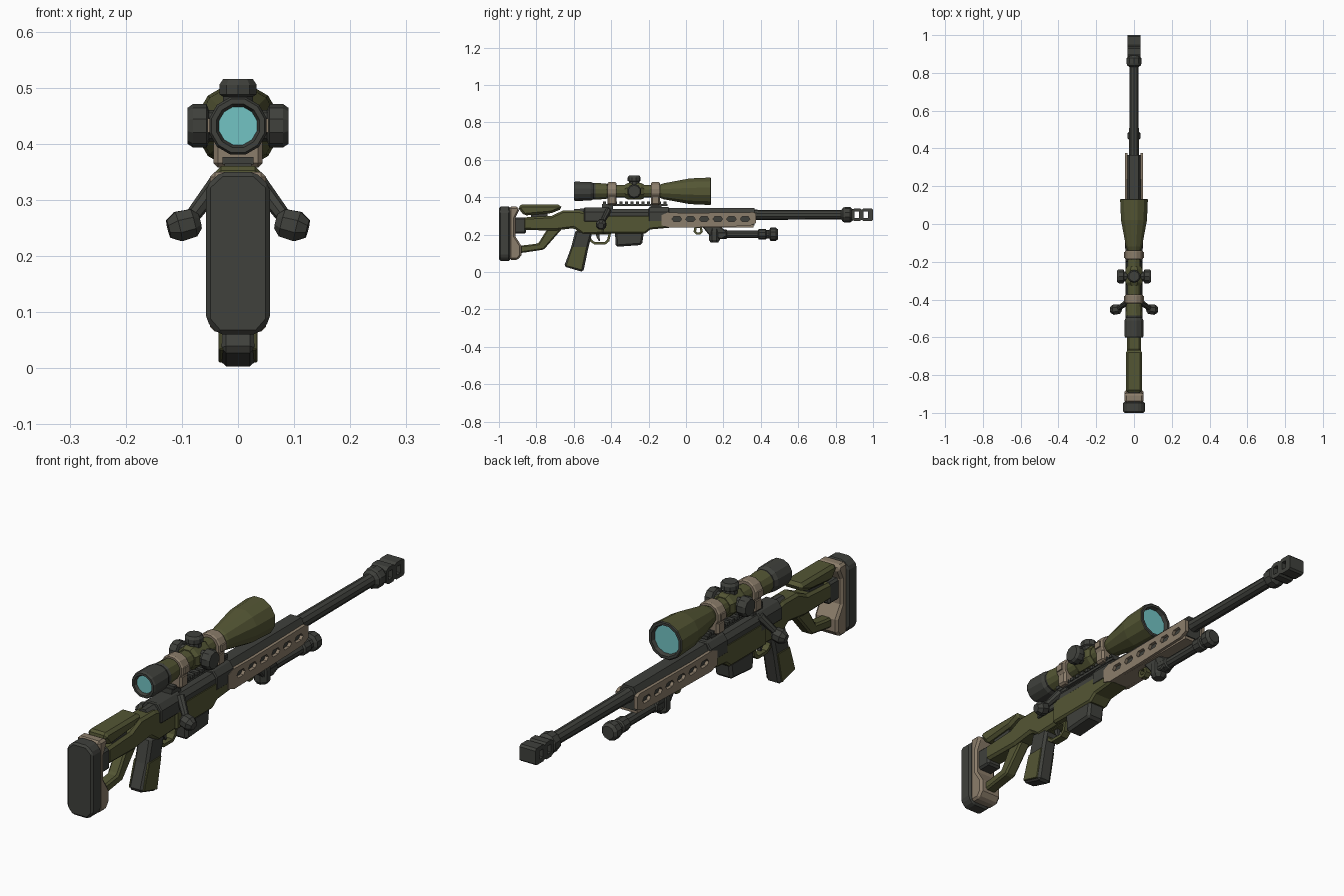
import bpy, bmesh, math
from mathutils import Vector


def material(name, rgb):
    m = bpy.data.materials.new(name)
    m.diffuse_color = (*rgb, 1)
    return m


OLIVE, GREY, TAN, LENS = 0, 1, 2, 3
MATS = [material("olive_green", (0.088, 0.092, 0.034)),
        material("dark_grey", (0.050, 0.052, 0.045)),
        material("tan", (0.26, 0.205, 0.145)),
        material("lens_cyan", (0.17, 0.55, 0.55))]


def finish(name, bm, mats, bevel=0):
    bmesh.ops.recalc_face_normals(bm, faces=bm.faces)
    me = bpy.data.meshes.new(name)
    bm.to_mesh(me)
    bm.free()
    for m in mats:
        me.materials.append(MATS[m])
    ob = bpy.data.objects.new(name, me)
    bpy.context.collection.objects.link(ob)
    if bevel:
        mod = ob.modifiers.new("chamfer", 'BEVEL')
        mod.width, mod.segments = bevel, 1
        mod.limit_method, mod.angle_limit = 'ANGLE', math.radians(40)
    return ob


def plate(name, outline, d0, d1, mat, bevel=0.0, holes=(), axis='x'):
    """Outline (y,z) extruded along x, or outline (x,z) extruded along y."""
    bm = bmesh.new()

    def put(a, b):
        return bm.verts.new((d0, a, b) if axis == 'x' else (a, d0, b))
    loops = [[put(*p) for p in lp] for lp in (outline, *holes)]
    if holes:
        edges = [bm.edges.new((lp[i - 1], lp[i])) for lp in loops for i in range(len(lp))]
        bmesh.ops.triangle_fill(bm, use_beauty=True, use_dissolve=False, edges=edges)
    else:
        bm.faces.new(loops[0])
    ret = bmesh.ops.extrude_face_region(bm, geom=bm.faces[:])
    move = Vector((d1 - d0, 0, 0)) if axis == 'x' else Vector((0, d1 - d0, 0))
    bmesh.ops.translate(bm, vec=move, verts=[v for v in ret['geom'] if isinstance(v, bmesh.types.BMVert)])
    return finish(name, bm, [mat], bevel)


def rect(a0, a1, b0, b1):
    return [(a0, b0), (a1, b0), (a1, b1), (a0, b1)]


def box(name, xs, ys, zs, mat, bevel=0.0):
    return plate(name, rect(*ys, *zs), *xs, mat, bevel)


def lathe(name, origin, direction, profile, n=12):
    """Profile entries: (distance along axis, radius, colour of the band that follows)."""
    bm = bmesh.new()
    q = Vector(direction).to_track_quat('Z', 'Y')
    o = Vector(origin)
    rings = []
    for t, r, _ in profile:
        count = 1 if r == 0 else n
        rings.append([bm.verts.new(o + q @ Vector((r * math.cos(a), r * math.sin(a), t)))
                      for a in (2 * math.pi * (k + 0.5) / n for k in range(count))])
    for (_, _, m), A, B in zip(profile, rings, rings[1:]):
        for k in range(n):
            j = (k + 1) % n
            vs = [A[k % len(A)], A[j % len(A)], B[j % len(B)], B[k % len(B)]]
            bm.faces.new(list(dict.fromkeys(vs))).material_index = m
    return finish(name, bm, range(4))


def rod(name, p, q, r, mat, n=8, r2=None):
    d = Vector(q) - Vector(p)
    r2 = r2 or r
    return lathe(name, p, d, [(0, 0, mat), (0, r, mat), (d.length, r2, mat), (d.length, 0, mat)], n)


Y = (0, 1, 0)

# Butt pad and tan backing
plate("butt_pad", [(-.035, .06), (.035, .06), (.057, .085), (.057, .325), (.03, .35),
                   (-.03, .35), (-.057, .325), (-.057, .085)], -1.0, -.94, GREY, .008, axis='y')
plate("butt_frame", [(-.945, .065), (-.90, .065), (-.88, .09), (-.88, .14), (-.912, .19),
                     (-.912, .29), (-.89, .335), (-.90, .35), (-.945, .35)], -.05, .05, TAN, .012)
box("butt_adjuster", (-.034, .034), (-.92, -.855), (.205, .292), GREY, .008)

# Stock, cheek rest and lower strut
plate("stock_body", [(-.87, .225), (-.87, .292), (-.72, .30), (-.66, .328), (-.57, .328), (-.50, .31),
                     (-.42, .31), (-.42, .205), (-.55, .20), (-.60, .235), (-.70, .222)],
      -.036, .036, OLIVE, .01)
plate("cheek_rest", [(-.90, .345), (-.88, .36), (-.67, .36), (-.663, .338), (-.72, .315), (-.865, .302)],
      -.042, .042, OLIVE, .012)
box("cheek_post", (-.025, .025), (-.83, -.74), (.28, .32), GREY)
plate("stock_strut", [(-.90, .10), (-.86, .105), (-.76, .12), (-.655, .24), (-.735, .24), (-.79, .153),
                      (-.85, .145), (-.90, .14)], -.024, .024, OLIVE, .007)

# Chassis around the action
plate("chassis", [(-.45, .205), (-.22, .205), (-.19, .228), (-.08, .238), (-.08, .305), (-.45, .305)],
      -.044, .044, OLIVE, .008)
plate("receiver", [(-.044, .27), (.044, .27), (.044, .32), (.026, .345), (-.026, .345), (-.044, .32)],
      -.545, -.41, GREY, .004, axis='y')
plate("ejection_section", [(-.042, .27), (.042, .27), (.042, .318), (.028, .336), (-.028, .336), (-.042, .318)],
      -.41, -.20, GREY, axis='y')
plate("receiver_front", [(-.046, .27), (.046, .27), (.046, .322), (.028, .347), (-.028, .347), (-.046, .322)],
      -.20, -.09, GREY, .004, axis='y')
rod("bolt_shroud", (0, -.60, .315), (0, -.54, .312), .024, GREY, 8, .03)

# Magazine
plate("magazine", [(-.38, .215), (-.375, .135), (-.235, .145), (-.225, .215)], -.038, .038, GREY, .01)

# Trigger and guard
plate("trigger_guard", [(-.535, .21), (-.515, .165), (-.49, .148), (-.43, .148), (-.41, .165), (-.40, .21)],
      -.016, .016, OLIVE,
      holes=[[(-.518, .20), (-.503, .172), (-.487, .16), (-.435, .16), (-.422, .172), (-.415, .20)]])
plate("trigger", [(-.485, .21), (-.478, .185), (-.465, .165), (-.458, .168), (-.463, .188), (-.46, .21)],
      -.007, .007, GREY)

# Pistol grip: dark core with green side panels
plate("grip_core", [(-.59, .225), (-.615, .13), (-.652, .03), (-.55, .0), (-.545, .02), (-.522, .13), (-.50, .215)],
      -.031, .031, GREY, .01)
for s in (1, -1):
    plate("grip_panel", [(-.608, .135), (-.642, .033), (-.557, .01), (-.53, .135)],
          s * .02, s * .0345, OLIVE, .002)

# Handguard: dark core, slotted tan side shells, tan underside
plate("handguard_core", [(-.034, .25), (.034, .25), (.036, .318), (.024, .342), (-.024, .342), (-.036, .318)],
      -.10, .365, GREY, axis='y')
slots = [[(y, .283), (y + .01, .271), (y + .042, .271), (y + .052, .283), (y + .042, .297), (y + .01, .297)]
         for y in (-.075 + .073 * i for i in range(6))]
for s in (1, -1):
    plate("handguard_shell", [(-.13, .25), (-.09, .237), (.10, .24), (.34, .247), (.375, .262), (.375, .312),
                              (.36, .32), (.03, .316), (-.10, .318), (-.13, .305)],
          s * .034, s * .048, TAN, holes=slots)
box("handguard_underside", (-.036, .036), (-.09, .36), (.238, .252), TAN)

# Barrel and muzzle brake
ZB = .306
lathe("barrel", (0, 0, ZB), Y, [(-.09, 0, 1), (-.09, .034, 1), (.30, .033, 1), (.385, .027, 1),
                                (.83, .025, 1), (.84, .038, 1), (.85, .041, 1), (.878, .041, 1),
                                (.892, .03, 1), (.90, 0, 1)], 10)
plate("muzzle_brake", [(.885, .282), (.90, .273), (.93, .273), (.938, .28), (.95, .273), (.992, .273), (1.0, .28),
                       (1.0, .332), (.992, .34), (.95, .34), (.938, .333), (.93, .34), (.90, .34), (.885, .33)],
      -.035, .035, GREY, holes=[rect(.90, .924, .29, .323), rect(.950, .974, .29, .323)])

# Folded support leg
lathe("leg_mount", (0, .152, 0), (0, 0, 1), [(.158, 0, 1), (.158, .022, 1), (.172, .032, 1), (.215, .032, 1),
                                             (.245, .024, 1), (.245, 0, 1)], 8)
plate("leg_bracket", [(.085, .245), (.13, .19), (.19, .175), (.215, .19), (.215, .22), (.18, .245)],
      -.024, .024, GREY, .005)
lathe("folded_leg", (0, 0, .202), Y, [(.17, 0, 1), (.17, .026, 1), (.215, .026, 1), (.22, .021, 1), (.385, .021, 1),
                                      (.39, .029, 1), (.425, .029, 1), (.43, .023, 1), (.445, .023, 1),
                                      (.452, .036, 1), (.48, .036, 1), (.492, .026, 1), (.492, 0, 1)], 10)
plate("sling_loop", [(.045, .24), (.04, .215), (.055, .20), (.075, .20), (.09, .215), (.085, .24)],
      -.012, .012, OLIVE, holes=[[(.057, .235), (.054, .219), (.06, .212), (.07, .212), (.077, .219), (.074, .235)]])

# Bolt handles, one each side
for s in (1, -1):
    rod("bolt_arm", (s * .036, -.415, .33), (s * .088, -.45, .262), .017, GREY, 8, .013)
    lathe("bolt_knob", (s * .068, -.45, .262), (s, -.1, -.25),
          [(0, 0, 1), (0, .014, 1), (.012, .027, 1), (.04, .029, 1), (.058, .017, 1), (.058, 0, 1)], 8)

# Sight rail with teeth and two feet
box("rail", (-.024, .024), (-.45, -.10), (.353, .365), GREY)
for i in range(12):
    y = -.445 + i * .0295
    box("rail_tooth", (-.028, .028), (y, y + .017), (.363, .376), GREY)
for y in (-.45, -.19):
    box("rail_foot", (-.022, .022), (y, y + .06), (.33, .356), GREY)

# Scope
ZS = .432
lathe("scope_tube", (0, 0, ZS), Y, [
    (-.588, 0, LENS), (-.588, .035, GREY), (-.60, .040, GREY), (-.60, .049, GREY), (-.592, .053, GREY),
    (-.51, .052, GREY), (-.495, .044, GREY), (-.485, .047, OLIVE), (-.425, .042, OLIVE), (-.415, .035, OLIVE),
    (-.14, .036, OLIVE), (-.12, .044, OLIVE), (.02, .071, OLIVE), (.13, .076, GREY), (.133, .072, GREY),
    (.133, .062, GREY), (.118, .057, LENS), (.118, 0, LENS)])
for y in (-.42, -.187):
    lathe("scope_ring", (0, y, ZS), Y, [(0, 0, 2), (0, .046, 2), (.006, .05, 2), (.042, .05, 2), (.048, .046, 2),
                                        (.048, 0, 2)])
    box("ring_clamp", (-.044, .044), (y, y + .048), (.358, .412), TAN, .008)
    for s in (1, -1):
        box("clamp_lug", (s * .04, s * .054), (y + .008, y + .04), (.42, .445), TAN)

# Turret block and its three knobs
lathe("turret_block", (0, 0, ZS), Y, [(-.325, 0, 0), (-.325, .04, 0), (-.31, .048, 0), (-.24, .048, 0),
                                      (-.225, .04, 0), (-.225, 0, 0)], 8)
for name, d, top in (("top_turret", (0, 0, 1), .083), ("right_turret", (1, 0, 0), .09), ("left_turret", (-1, 0, 0), .09)):
    r = .035 if d[2] else .039
    lathe(name, (0, -.277, ZS), d, [(.03, 0, 1), (.03, .028, 1), (.052, .028, 1), (.056, r, 1),
                                    (top - .01, r, 1), (top, r - .007, 1), (top, 0, 1)], 10)
